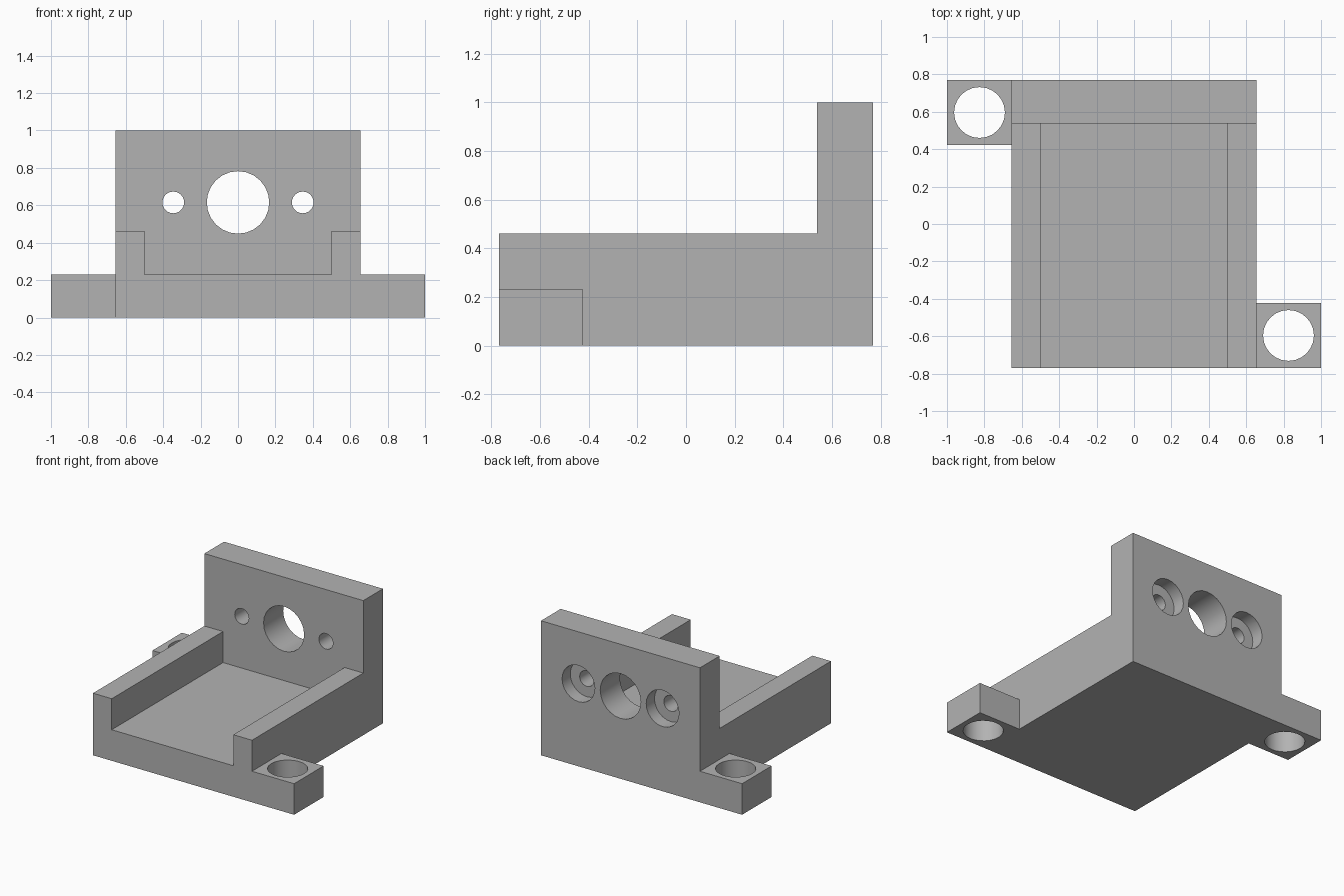
import bpy, bmesh, math
from mathutils import Matrix

# Main dimensions on a common module
U = 1 / 13
HALF_W, HALF_D, HEIGHT = 8.5 * U, 10 * U, 13 * U
FLOOR, RAIL_TOP, WALL_Y = 3 * U, 6 * U, 7 * U
CHANNEL, TAB_Y = 6.5 * U, 5.5 * U
HOLE_Z, SCREW_X = 8 * U, 4.5 * U

if "Cube" in bpy.data.objects:
    bpy.data.objects.remove(bpy.data.objects["Cube"])

grey = bpy.data.materials.new("plain grey")
grey.use_nodes = True
grey.diffuse_color = (0.45, 0.45, 0.45, 1)
grey.node_tree.nodes["Principled BSDF"].inputs["Base Color"].default_value = grey.diffuse_color


def finish(bm, name):
    bmesh.ops.recalc_face_normals(bm, faces=bm.faces)
    mesh = bpy.data.meshes.new(name)
    bm.to_mesh(mesh)
    bm.free()
    mesh.materials.append(grey)
    obj = bpy.data.objects.new(name, mesh)
    bpy.context.collection.objects.link(obj)
    return obj


def prism(name, outline, z0, z1):
    bm = bmesh.new()
    face = bm.faces.new([bm.verts.new((x, y, z0)) for x, y in outline])
    top = bmesh.ops.extrude_face_region(bm, geom=[face])["geom"]
    bmesh.ops.translate(bm, vec=(0, 0, z1 - z0),
                        verts=[v for v in top if isinstance(v, bmesh.types.BMVert)])
    return finish(bm, name)


def block(name, x0, x1, y0, y1, z0, z1):
    return prism(name, [(x0, y0), (x1, y0), (x1, y1), (x0, y1)], z0, z1)


def drill(name, centre, radius, length, along_y=False):
    bm = bmesh.new()
    turn = Matrix.Rotation(math.pi / 2, 4, "X") if along_y else Matrix()
    bmesh.ops.create_cone(bm, cap_ends=True, segments=24, radius1=radius, radius2=radius,
                          depth=length, matrix=Matrix.Translation(centre) @ turn)
    return finish(bm, name)


def combine(target, tool, operation):
    mod = target.modifiers.new(operation.lower(), "BOOLEAN")
    mod.operation, mod.solver, mod.object = operation, "EXACT", tool
    bpy.context.view_layer.objects.active = target
    bpy.ops.object.modifier_apply(modifier=mod.name)
    bpy.data.objects.remove(tool)


# Floor slab with a mounting tab on two opposite corners
half = [(-HALF_W, -HALF_D), (1, -HALF_D), (1, -TAB_Y), (HALF_W, -TAB_Y)]
bracket = prism("mounting_bracket", half + [(-x, -y) for x, y in half], 0, FLOOR)

# Upright back wall and the two side rails
combine(bracket, block("back_wall", -HALF_W, HALF_W, WALL_Y, HALF_D, FLOOR, HEIGHT), "UNION")
for a, b in ((-HALF_W, -CHANNEL), (CHANNEL, HALF_W)):
    combine(bracket, block("side_rail", a, b, -HALF_D, WALL_Y, FLOOR, RAIL_TOP), "UNION")

# Central bore, then screw holes with counterbores from the back, and tab holes
wall_mid = (WALL_Y + HALF_D) / 2
combine(bracket, drill("bore", (0, wall_mid, HOLE_Z), 0.167, 0.5, True), "DIFFERENCE")
for s in (-1, 1):
    combine(bracket, drill("screw_hole", (s * SCREW_X, wall_mid, HOLE_Z), 0.058, 0.5, True), "DIFFERENCE")
    combine(bracket, drill("counterbore", (s * SCREW_X, HALF_D, HOLE_Z), 0.135, 0.194, True), "DIFFERENCE")
    combine(bracket, drill("tab_hole", (s * 0.826, s * -0.596, FLOOR / 2), 0.136, 0.5), "DIFFERENCE")

# Merge coplanar faces, keep hard edges sharp
bm = bmesh.new()
bm.from_mesh(bracket.data)
bmesh.ops.remove_doubles(bm, verts=bm.verts, dist=0.0001)
bmesh.ops.dissolve_limit(bm, angle_limit=0.01, verts=bm.verts, edges=bm.edges)
bm.to_mesh(bracket.data)
bm.free()
bpy.ops.object.select_all(action="DESELECT")
bracket.select_set(True)
bpy.context.view_layer.objects.active = bracket
bpy.ops.object.shade_smooth_by_angle(angle=math.radians(30))
